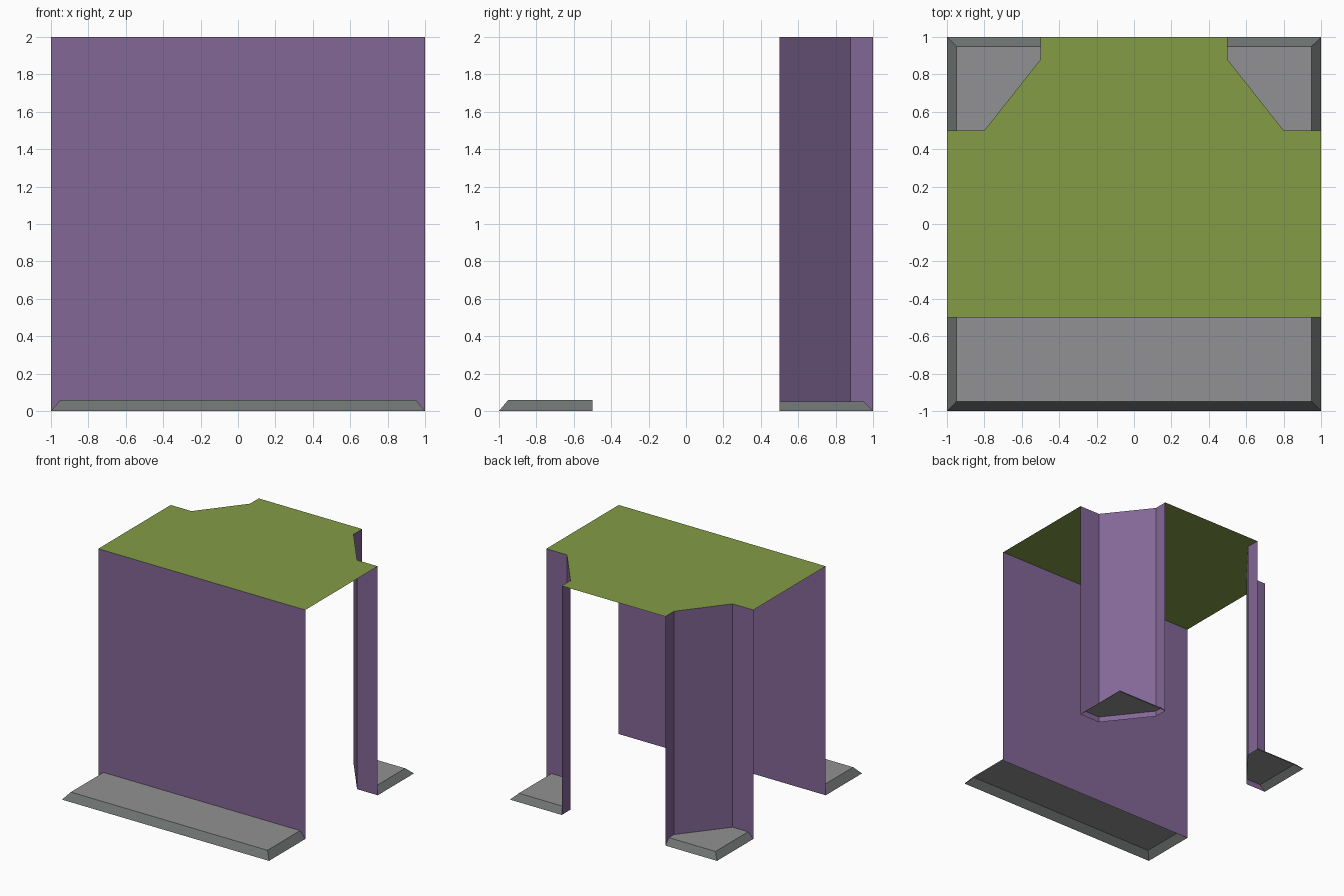
import bpy

if "Cube" in bpy.data.objects:
    bpy.data.objects.remove(bpy.data.objects["Cube"])


def material(name, rgb):
    lin = [((c / 255 + 0.055) / 1.055) ** 2.4 for c in rgb]
    m = bpy.data.materials.new(name)
    m.diffuse_color = (*lin, 1)
    m.use_nodes = True
    m.node_tree.nodes["Principled BSDF"].inputs["Base Color"].default_value = m.diffuse_color
    return m


PURPLE = material("purple rock", (131, 103, 150))
GREEN = material("grass green", (131, 156, 70))
GREY = material("path grey", (145, 145, 147))
EDGE = material("dark kerb grey", (110, 115, 113))


def build(name, verts, faces, mats, slots=None, mirror=False):
    me = bpy.data.meshes.new(name)
    me.from_pydata(verts, [], faces)
    for m in mats:
        me.materials.append(m)
    if slots:
        for p, s in zip(me.polygons, slots):
            p.material_index = s
    ob = bpy.data.objects.new(name, me)
    bpy.context.collection.objects.link(ob)
    if mirror:
        mod = ob.modifiers.new("mirror", 'MIRROR')
        mod.use_mirror_merge = False
    return ob


def wall(name, path, mirror=False):
    # open vertical sheet following a plan path, ground to top
    n = len(path)
    verts = [(x, y, z) for z in (0, 2) for x, y in path]
    faces = [(i, i + 1, n + i + 1, n + i) for i in range(n - 1)]
    build(name, verts, faces, [PURPLE], mirror=mirror)


def slab(name, outer, inner, rest, h, mirror=False):
    # flat top with sloped kerb, open underneath
    n = len(outer)
    verts = [(x, y, 0) for x, y in outer] + [(x, y, h) for x, y in inner + rest]
    faces = [(i, i + 1, n + i + 1, n + i) for i in range(n - 1)]
    faces.append(tuple(range(n, len(verts))))
    build(name, verts, faces, [EDGE, GREY], [0] * (n - 1) + [1], mirror)


# Notch in the back corner, counter-clockwise in plan
notch = [(1, 0.5), (0.8, 0.5), (0.5, 0.88), (0.5, 1)]

# Grass top
top = [(-1, -0.5), (1, -0.5)] + notch + [(-x, y) for x, y in reversed(notch)]
build("grass_top", [(x, y, 2) for x, y in top], [tuple(range(len(top)))], [GREEN])

# Cliff walls
wall("front_cliff", [(-1, -0.5), (1, -0.5)])
wall("back_corner_cliffs", notch, mirror=True)

# Ground slabs
slab("front_path", [(-1, -0.5), (-1, -1), (1, -1), (1, -0.5)],
     [(-0.95, -0.5), (-0.95, -0.95), (0.95, -0.95), (0.95, -0.5)], [], 0.06)
slab("back_corner_paths", [(1, 0.5), (1, 1), (0.5, 1)],
     [(0.95, 0.5), (0.95, 0.95), (0.5, 0.95)], [(0.5, 0.88), (0.8, 0.5)], 0.05,
     mirror=True)
